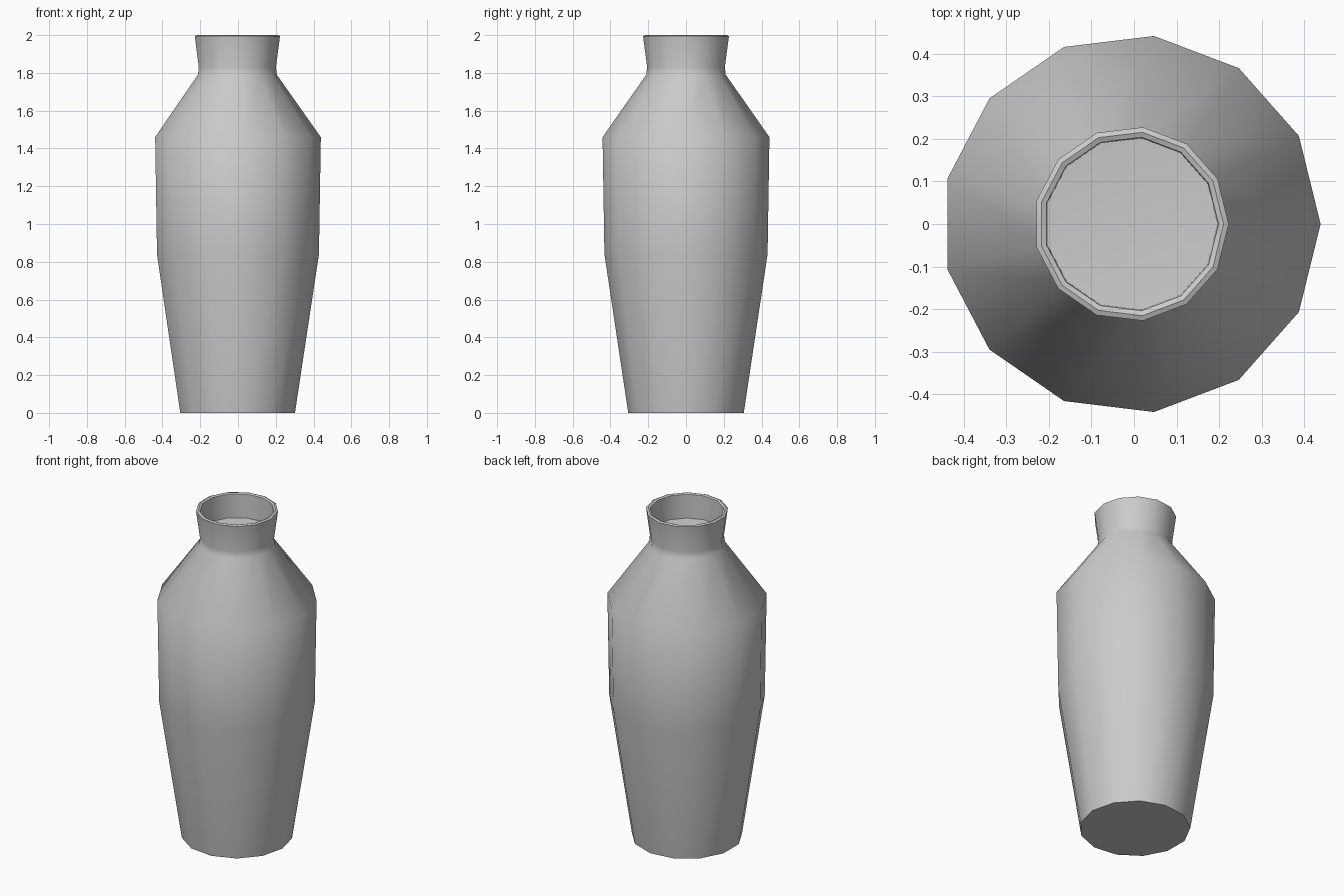
import bpy, bmesh
from math import cos, sin, pi, radians

if "Cube" in bpy.data.objects:
    bpy.data.objects.remove(bpy.data.objects["Cube"])

SIDES = 13
CENTRE_X = -0.0065  # centres the odd-sided outline on x = 0


def lathe(name, profile):
    """Revolve (radius, z) points; radius 0 closes an end with a fan."""
    bm = bmesh.new()
    rings = []
    for r, z in profile:
        count = SIDES if r > 0 else 1
        rings.append([bm.verts.new((CENTRE_X + r * cos(2 * pi * i / SIDES),
                                    r * sin(2 * pi * i / SIDES), z))
                      for i in range(count)])
    for a, b in zip(rings, rings[1:]):
        for i in range(SIDES):
            j = (i + 1) % SIDES
            if len(a) == 1:
                bm.faces.new((a[0], b[j], b[i]))
            elif len(b) == 1:
                bm.faces.new((a[i], a[j], b[0]))
            else:
                bm.faces.new((a[i], a[j], b[j], b[i]))
    bmesh.ops.recalc_face_normals(bm, faces=bm.faces)
    mesh = bpy.data.meshes.new(name)
    bm.to_mesh(mesh)
    bm.free()
    obj = bpy.data.objects.new(name, mesh)
    bpy.context.collection.objects.link(obj)
    bpy.ops.object.select_all(action='DESELECT')
    obj.select_set(True)
    bpy.context.view_layer.objects.active = obj
    bpy.ops.object.shade_smooth_by_angle(angle=radians(40))
    return obj


# Vase: base, tapered body, shoulder, flared neck, rim, shallow inner floor
lathe("vase", [
    (0, 0), (0.308, 0),
    (0.435, 0.84), (0.445, 1.46),
    (0.212, 1.79), (0.207, 1.83),
    (0.229, 1.995), (0.217, 2.0), (0.205, 1.995),
    (0.203, 1.85), (0, 1.835),
])
